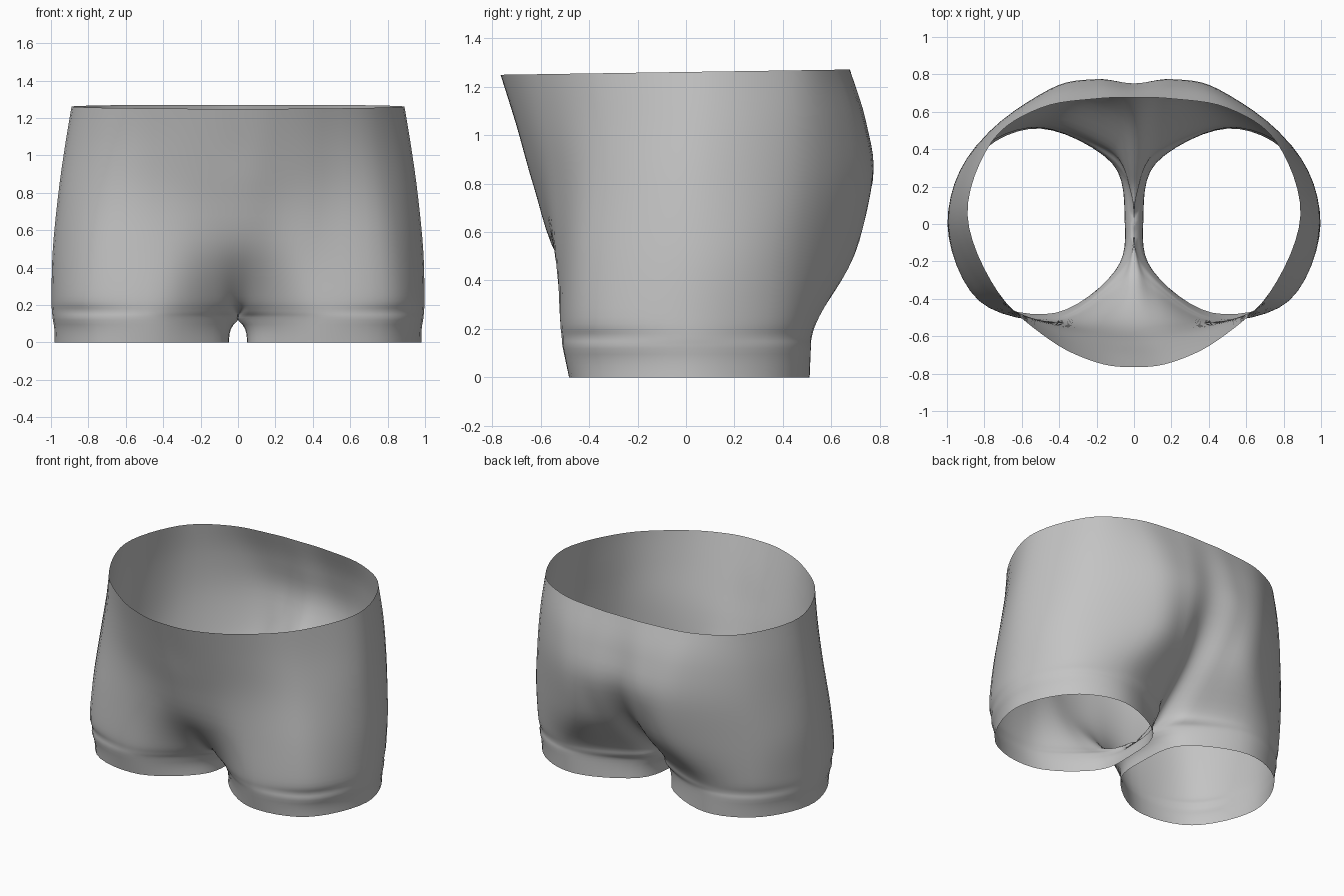
import bpy
import bmesh
from mathutils import Vector

# Remove the default object
if "Cube" in bpy.data.objects:
    bpy.data.objects.remove(bpy.data.objects["Cube"], do_unlink=True)

STEPS_AROUND = 6   # subdivisions between profile points
STEPS_UP = 5       # subdivisions between levels

# Left-half cross-sections in hundredths, from front seam around the hip to back seam:
# height, x of the points between the seams, y of all points including both seams
LEVELS = [
    (0,   [10, 42, 80, 98, 83, 50, 12],  [2, -25, -47.5, -39, 0, 37, 51, 33, 2]),
    (12,  [7, 42, 82, 99, 84, 50, 10],   [2, -24, -50, -40, 0, 38, 51.5, 32, 2]),
    (17,  [9, 42, 82, 99.5, 84, 50, 11], [-20, -31, -51, -40, 0, 38, 52, 37, 17]),
    (25,  [12, 42, 83, 99.7, 85, 50, 14], [-33, -39, -52, -41, 0, 39, 55, 43, 28]),
    (50,  [15, 42, 81, 99, 85, 42, 16],  [-53, -53, -53, -40, 1, 41, 68, 65, 56]),
    (80,  [18, 45, 78, 96, 82, 45, 20],  [-63, -61, -54, -37, 2, 44, 72, 77, 74]),
    (105, [19, 45, 75, 92.5, 79, 47, 20], [-70, -68, -58, -36, 4, 45, 69, 74, 73]),
    (126, [20, 45, 73, 89, 76, 50, 20],  [-76.5, -74, -62, -36, 5, 44, 62, 67, 67.5]),
]
LEG_GAP = 5        # half the gap between the leg openings


def catmull(a, b, c, d, t):
    """Smooth curve from b to c."""
    return 0.5 * (2 * b + (c - a) * t + (2 * a - 5 * b + 4 * c - d) * t * t
                  + (3 * b - a - 3 * c + d) * t ** 3)


def control_points(index):
    z, xs, ys = LEVELS[index]
    seam = LEG_GAP if index == 0 else 0
    return [Vector((x, y, z)) / 100 for x, y in zip([seam, *xs, seam], ys)]


def section(points, closed):
    """Resample one section; closed for a leg, mirrored at the seam for the hips."""
    if closed:
        ghosts = points[-2], points[1]
    else:
        ghosts = [Vector((-p.x, p.y, p.z)) for p in (points[1], points[-2])]
    row = [ghosts[0], *points, ghosts[1]]
    out = []
    for i in range(len(points) - 1):
        for s in range(STEPS_AROUND):
            out.append(catmull(*row[i:i + 4], s / STEPS_AROUND))
    return out + [points[-1].copy()]


def build_rows():
    keys = [section(control_points(i), i < 2) for i in range(len(LEVELS))]
    rows = []
    last = len(keys) - 1
    for i in range(last):
        for s in range(STEPS_UP + (i == last - 1)):
            t = s / STEPS_UP
            row = []
            for col in zip(*keys):
                if i == 0:
                    # Straight leg cuff with an arch at the crotch
                    p = col[0].lerp(col[1], t)
                    p.x = col[0].x + (col[1].x - col[0].x) * t ** 3
                else:
                    end = col[min(i + 2, last)]
                    p = catmull(col[i - 1], col[i], col[i + 1], end, t)
                p.x = max(p.x, 0)
                # The waist rises slightly to the back
                p.z += 0.012 * p.y * max(p.z, 0)
                row.append(p)
            rows.append(row)
    return rows


# Cloth shell: loft the left half
bm = bmesh.new()
grid = [[bm.verts.new(p) for p in row] for row in build_rows()]
for low, high in zip(grid, grid[1:]):
    for j in range(len(low) - 1):
        bm.faces.new((low[j], low[j + 1], high[j + 1], high[j]))
bmesh.ops.remove_doubles(bm, verts=bm.verts, dist=0.0005)
for face in bm.faces:
    face.smooth = True
mesh = bpy.data.meshes.new("shorts")
bm.to_mesh(mesh)
bm.free()
shorts = bpy.data.objects.new("shorts", mesh)
bpy.context.collection.objects.link(shorts)

# Right half
mirror = shorts.modifiers.new("Mirror", "MIRROR")
mirror.use_axis[0] = True
mirror.use_mirror_merge = True
mirror.merge_threshold = 0.001

# Grey cloth
grey = (0.55, 0.55, 0.55, 1)
cloth = bpy.data.materials.new("grey cloth")
cloth.use_nodes = True
cloth.diffuse_color = grey
cloth.node_tree.nodes["Principled BSDF"].inputs["Base Color"].default_value = grey
mesh.materials.append(cloth)
